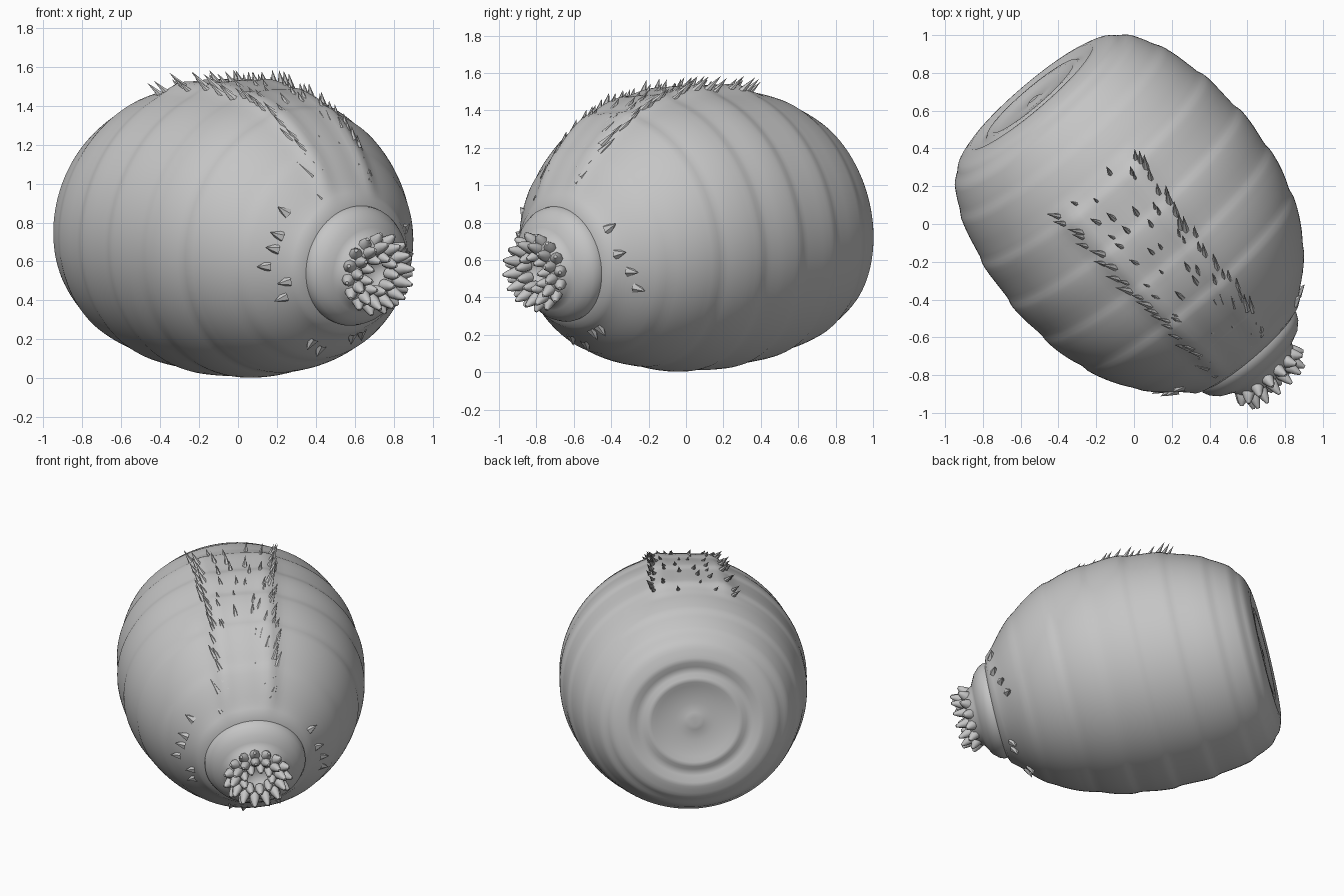
import bpy, bmesh, math, random
from mathutils import Vector

if "Cube" in bpy.data.objects:
    bpy.data.objects.remove(bpy.data.objects["Cube"])

random.seed(4)
U = Vector((0.649, -0.761, 0))            # heading of the mouth
N = Vector((0.761, 0.649, 0))             # sideways
TILT = math.radians(10)
T = U * math.cos(TILT) - Vector((0, 0, math.sin(TILT)))
V = U * math.sin(TILT) + Vector((0, 0, math.cos(TILT)))
TAIL = Vector((-0.54, 0.67, 0))

grey = bpy.data.materials.new("grey hide")
grey.diffuse_color = (0.56, 0.56, 0.56, 1)
grey.use_nodes = True
grey.node_tree.nodes["Principled BSDF"].inputs["Base Color"].default_value = grey.diffuse_color

SPINE = [(-1, .86), (0, .835), (.45, .805), (.83, .765), (1.3, .70), (1.68, .60), (1.95, .53), (3, .3)]
HULL = [(0, .45), (.035, .565), (.15, .65), (.3, .715), (.52, .77), (.83, .795),
        (1.14, .76), (1.39, .67), (1.53, .58), (1.66, .455), (1.74, .34)]


def lerp(table, x):
    for (a, b), (c, d) in zip(table, table[1:]):
        if x <= c:
            return b + (d - b) * (x - a) / (c - a)
    return table[-1][1]


def hull_radius(s):
    # averaged so the outline curves gently
    w = min(.06, s)
    return sum(lerp(HULL, s + k * w / 2) for k in (-2, -1, 0, 1, 2)) / 5


def place(s, r, phi):
    c = TAIL + U * s + Vector((0, 0, lerp(SPINE, s)))
    return c + N * (r * math.cos(phi)) + V * (r * .955 * math.sin(phi))


def crest_half_width(s):
    return .24 - .08 * (s - .45) / 1.25


def crest(s, r, phi):
    # raised band along the back that narrows towards the neck
    if math.sin(phi) < .3 or s < .4 or s > 1.74:
        return 0
    x = abs(r * math.cos(phi) + .04) / crest_half_width(s)
    fade = min(1, (s - .4) / .12, (1.74 - s) / .08)
    return fade * (.024 * math.exp(-((x - .85) / .28) ** 2) + .012 * math.exp(-x * x))


def finish(name, bm, angle=40):
    bmesh.ops.recalc_face_normals(bm, faces=bm.faces)
    me = bpy.data.meshes.new(name)
    bm.to_mesh(me)
    bm.free()
    ob = bpy.data.objects.new(name, me)
    bpy.context.collection.objects.link(ob)
    me.materials.append(grey)
    bpy.ops.object.select_all(action='DESELECT')
    ob.select_set(True)
    bpy.context.view_layer.objects.active = ob
    bpy.ops.object.shade_smooth_by_angle(angle=math.radians(angle))
    return ob


def lathe(name, stations, seg=120, relief=None, angle=60):
    bm = bmesh.new()
    rings = []
    for s, r in stations:
        if r == 0:
            rings.append([bm.verts.new(place(s, 0, 0))] * seg)
            continue
        ring = []
        for i in range(seg):
            phi = 2 * math.pi * i / seg
            ring.append(bm.verts.new(place(s, r + (relief(s, r, phi) if relief else 0), phi)))
        rings.append(ring)
    for a, b in zip(rings, rings[1:]):
        for i in range(seg):
            j = (i + 1) % seg
            quad = list(dict.fromkeys((a[i], a[j], b[j], b[i])))
            if len(quad) > 2:
                bm.faces.new(quad)
    return finish(name, bm, angle)


def spike(bm, base, tip, radius, sides=6):
    axis = (tip - base).normalized()
    a = axis.orthogonal().normalized()
    b = axis.cross(a)
    ring = [bm.verts.new(base + (a * math.cos(k * math.tau / sides) + b * math.sin(k * math.tau / sides)) * radius)
            for k in range(sides)]
    top = bm.verts.new(tip)
    for k in range(sides):
        bm.faces.new((ring[k], ring[(k + 1) % sides], top))


# Body: tail disc with concentric ridges, banded hull, neck collar, mouth pit
tail = [(.022, 0), (.01, .03), (.024, .06), (.018, .13), (.018, .25), (.002, .28), (.002, .31),
        (.02, .335), (.02, .38), (-.004, .42)]
hull = []
for k in range(90):
    s = 1.74 * (k / 89) ** 1.25
    band = ((s + .05) % .26) / .26
    groove = .010 * (min(1, band / .15) - band) * min(1, s / .1)
    hull.append((s, hull_radius(s) + groove))
neck = [(1.755, .325), (1.775, .325), (1.805, .31), (1.84, .275), (1.86, .235), (1.875, .205), (1.92, .185),
        (1.945, .15), (1.94, .10), (1.88, .08), (1.86, 0)]


def relief(s, r, phi):
    return crest(s, r, phi) if r > .34 else 0


lathe("body", tail + hull + neck, relief=relief)

# Crest spines: rows on both edges and sparse rows between, leaning backwards
bm = bmesh.new()
for row, count in ((-1, 24), (-.6, 12), (-.15, 9), (.3, 9), (.65, 12), (1, 24)):
    for k in range(count):
        s = .45 + 1.27 * (k + random.random() * .8) / count
        r = hull_radius(s)
        x = row * crest_half_width(s) - .04 + random.uniform(-.025, .025)
        phi = math.acos(max(-1, min(1, x / r)))
        out = N * math.cos(phi) + V * math.sin(phi)
        base = place(s, r + crest(s, r, phi) - .012, phi)
        size = random.uniform(.075, .115) * (1 if abs(row) == 1 else .8)
        spike(bm, base, base + (out * .65 - T * .75 + N * row * .25) * size, size * .2)
finish("crest_spines", bm)

# Cheek and chin spines around the neck
bm = bmesh.new()
for deg in (145, 160, 172, 184, 196, 210, 255, 268, 280, 290, 335, 350, 5, 25):
    phi = math.radians(deg + random.uniform(-4, 4))
    s = random.uniform(1.62, 1.7)
    base = place(s, hull_radius(s) - .015, phi)
    out = N * math.cos(phi) + V * math.sin(phi)
    spike(bm, base, base + (out * .75 - T * .15) * .09, .032)
finish("cheek_spines", bm)

# Mouth knobs: stubby tapered teeth in three rings
bm = bmesh.new()
for count, s, r, flare, length, width in ((15, 1.905, .165, 1.1, .075, .036), (13, 1.935, .14, .45, .09, .033),
                                          (9, 1.93, .095, -.1, .07, .03)):
    for k in range(count):
        phi = math.tau * (k + (.5 if count == 13 else 0)) / count
        out = N * math.cos(phi) + V * math.sin(phi)
        axis = (T + out * flare).normalized()
        base = place(s, r, phi)
        rot = axis.to_track_quat('Z', 'Y')
        rings = []
        for h, w in ((-.35, 1), (.25, .95), (.7, .6), (1, .25)):
            rings.append([bm.verts.new(base + rot @ Vector((w * width * math.cos(q * math.tau / 8),
                          w * width * math.sin(q * math.tau / 8), h * length))) for q in range(8)])
        for a, b in zip(rings, rings[1:]):
            for q in range(8):
                bm.faces.new((a[q], a[(q + 1) % 8], b[(q + 1) % 8], b[q]))
        bm.faces.new(rings[-1])
finish("mouth_knobs", bm, 60)
